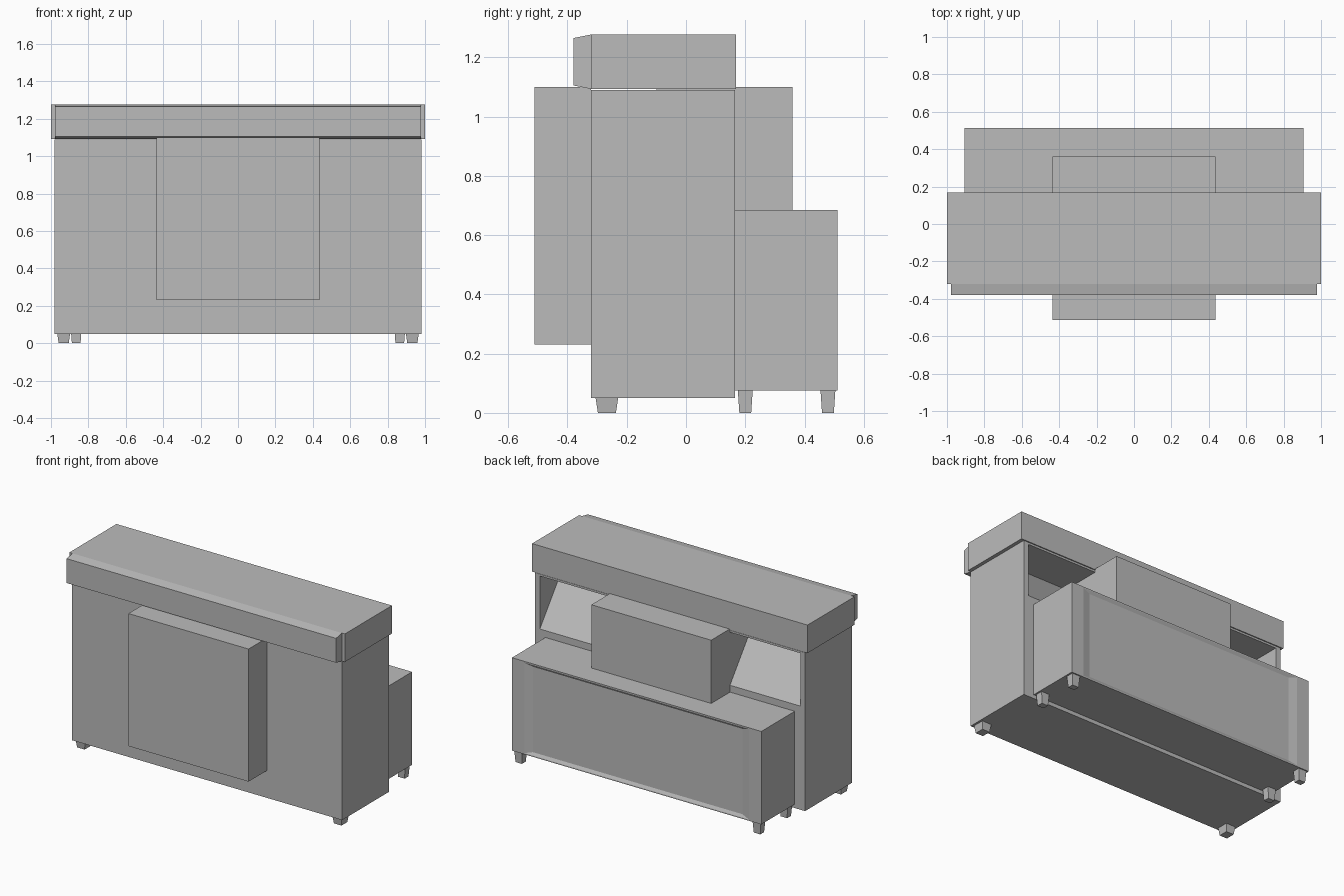
import bpy
import bmesh

old = bpy.data.objects.get("Cube")
if old:
    bpy.data.objects.remove(old, do_unlink=True)

# Single flat colour
grey = bpy.data.materials.new("neutral_grey")
grey.use_nodes = True
colour = (0.5, 0.5, 0.5, 1.0)
grey.diffuse_color = colour
grey.node_tree.nodes["Principled BSDF"].inputs["Base Color"].default_value = colour


def finish(name, bm):
    mesh = bpy.data.meshes.new(name)
    bmesh.ops.recalc_face_normals(bm, faces=bm.faces)
    bm.to_mesh(mesh)
    bm.free()
    mesh.materials.append(grey)
    obj = bpy.data.objects.new(name, mesh)
    bpy.context.collection.objects.link(obj)
    return obj


def box_mesh(x, y, z):
    """Box from three (low, high) ranges."""
    bm = bmesh.new()
    bmesh.ops.create_cube(bm, size=1)
    for v in bm.verts:
        v.co = [r[0] if c < 0 else r[1] for c, r in zip(v.co, (x, y, z))]
    return bm


def recess_back(bm, rim, floor, depth):
    """Cut a recess into the rear face; rim and floor are (half_x, low_z, high_z)."""
    bm.normal_update()
    face = max(bm.faces, key=lambda f: f.normal.y)
    mid = face.calc_center_median()
    for (half_x, low, high), push in ((rim, 0), (floor, depth)):
        bmesh.ops.inset_individual(bm, faces=[face], thickness=0.01)
        for v in face.verts:
            v.co.x = half_x if v.co.x > 0 else -half_x
            v.co.z = high if v.co.z > mid.z else low
            v.co.y -= push


def foot(name, x, y, half_x, half_y, height):
    """Short tapered foot, narrower at the floor."""
    bm = box_mesh((x - half_x, x + half_x), (y - half_y, y + half_y), (0, height))
    for v in bm.verts:
        if v.co.z < height / 2:
            v.co.x = x + (v.co.x - x) * 0.8
            v.co.y = y + (v.co.y - y) * 0.8
    finish(name, bm)


# Main counter body with an open shelf bay at the rear
bm = box_mesh((-0.98, 0.98), (-0.32, 0.165), (0.05, 1.09))
bay = (0.945, 0.73, 1.077)
recess_back(bm, bay, bay, 0.265)
finish("counter_body", bm)

# Overhanging top and its tapered front fascia
finish("counter_top", box_mesh((-1, 1), (-0.32, 0.168), (1.093, 1.277)))
bm = box_mesh((-0.978, 0.978), (-0.38, -0.32), (1.093, 1.277))
for v in bm.verts:
    if v.co.y < -0.35:
        v.co.z += 0.012 if v.co.z < 1.2 else -0.012
finish("front_fascia", bm)

# Raised front panel
finish("front_panel", box_mesh((-0.437, 0.435), (-0.512, -0.32), (0.23, 1.1)))

# Low rear cabinet with a shallow recessed panel
bm = box_mesh((-0.905, 0.905), (0.165, 0.512), (0.075, 0.685))
recess_back(bm, (0.815, 0.083, 0.677), (0.76, 0.1, 0.66), 0.01)
finish("rear_cabinet", bm)

# Box standing on the cabinet and reaching into the bay
finish("rear_box", box_mesh((-0.435, 0.435), (-0.1, 0.36), (0.685, 1.1)))

# Feet, mirrored left and right
for side, s in (("left", 1), ("right", -1)):
    foot("body_foot_" + side, s * 0.932, -0.267, 0.034, 0.038, 0.05)
    foot("cabinet_inner_foot_" + side, s * 0.865, 0.2, 0.029, 0.025, 0.075)
    foot("cabinet_outer_foot_" + side, s * 0.865, 0.479, 0.029, 0.025, 0.075)
